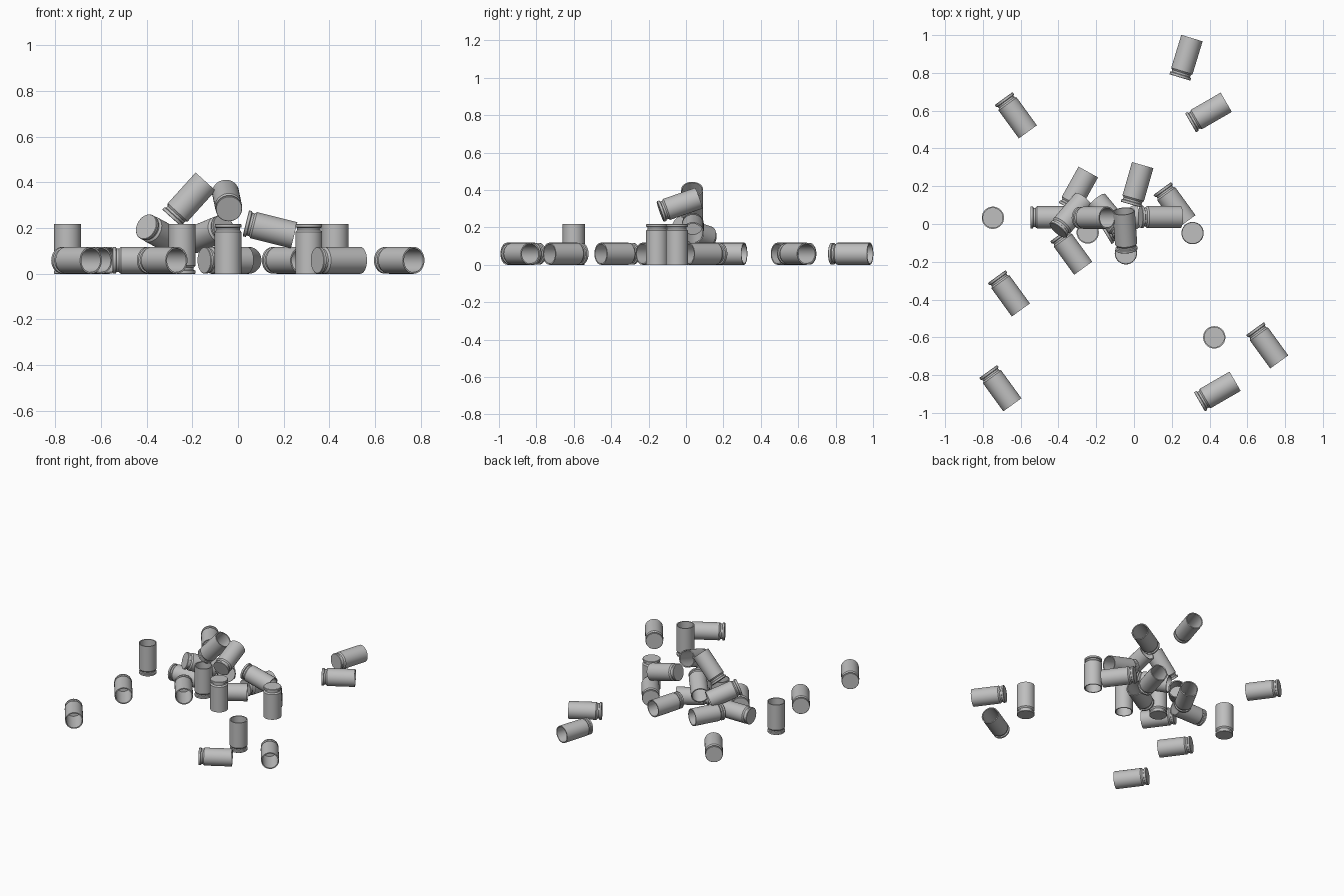
import bpy
from math import radians, cos, sin
from mathutils import Vector

cube = bpy.data.objects.get("Cube")
if cube:
    bpy.data.objects.remove(cube, do_unlink=True)

RADIUS, LENGTH, SIDES = 0.059, 0.218, 40

metal = bpy.data.materials.new("plain grey metal")
metal.use_nodes = True
grey = (0.52, 0.52, 0.52, 1)
metal.diffuse_color = grey
metal.node_tree.nodes["Principled BSDF"].inputs["Base Color"].default_value = grey

# Half section: closed base, rim, groove, wall, open mouth, inner floor
PROFILE = [(0, 0), (0.056, 0), (0.058, 0.002), (0.058, 0.014), (0.051, 0.017),
           (0.051, 0.027), (RADIUS, 0.036), (RADIUS, LENGTH),
           (0.052, LENGTH), (0.052, 0.04), (0, 0.04)]


def lathe_mesh(name, profile):
    """Revolve a half section that starts and ends on the axis."""
    verts, rings, faces = [], [], []
    for r, z in profile:
        n = SIDES if r else 1
        rings.append([len(verts) + i for i in range(n)])
        for i in range(n):
            a = radians(360 * i / SIDES)
            verts.append((r * cos(a), r * sin(a), z - LENGTH / 2))
    for low, high in zip(rings, rings[1:]):
        for i in range(SIDES):
            j = (i + 1) % SIDES
            if len(low) == 1:
                faces.append((low[0], high[j], high[i]))
            elif len(high) == 1:
                faces.append((low[i], low[j], high[0]))
            else:
                faces.append((low[i], low[j], high[j], high[i]))
    mesh = bpy.data.meshes.new(name)
    mesh.from_pydata(verts, [], faces)
    mesh.materials.append(metal)
    return mesh


casing_mesh = lathe_mesh("casing", PROFILE)


def casing(name, center, axis):
    """Place one casing; axis points from the base to the mouth."""
    obj = bpy.data.objects.new(name, casing_mesh)
    obj.location = center
    obj.rotation_mode = 'QUATERNION'
    obj.rotation_quaternion = Vector(axis).to_track_quat('Z', 'Y')
    bpy.context.collection.objects.link(obj)
    return obj


# Casings lying on the ground: x, y, heading of the mouth in degrees
lying = [(0.275, 0.88, 73), (0.394, 0.59, 30), (-0.626, 0.576, -54),
         (-0.663, -0.367, -54), (-0.708, -0.869, -54), (0.441, -0.887, 30),
         (0.705, -0.642, -54), (-0.295, 0.18, 61), (0.016, 0.207, 74),
         (-0.333, -0.146, -54), (-0.055, 0.0, 31), (-0.44, 0.035, 0),
         (0.214, 0.1, -54)]
objects = []
for x, y, heading in lying:
    a = radians(heading)
    objects.append(casing("lying_casing", (x, y, RADIUS), (cos(a), sin(a), 0)))

# Upright casings: x, y, 1 for mouth up or -1 for base up
for x, y, up in [(-0.747, 0.033, 1), (0.425, -0.6, 1), (-0.245, -0.045, 1),
                 (0.31, -0.048, -1), (-0.043, -0.155, -1)]:
    objects.append(casing("standing_casing", (x, y, LENGTH / 2), (0, 0, up)))

# Tilted casings heaped on top: center and axis
for center, axis in [((-0.13, 0.04, 0.175), (-0.6, 0.72, -0.25)),
                     ((-0.335, 0.045, 0.17), (0.13, 0.15, -0.07)),
                     ((-0.215, 0.033, 0.323), (0.67, 0, 0.74)),
                     ((-0.047, -0.035, 0.32), (-0.015, 0.2, 0.07)),
                     ((0.14, 0.037, 0.195), (0.97, 0, -0.24))]:
    objects.append(casing("heaped_casing", center, axis))

# Smooth round walls, sharp rims
for obj in bpy.context.selected_objects:
    obj.select_set(False)
objects[0].select_set(True)
bpy.context.view_layer.objects.active = objects[0]
bpy.ops.object.shade_smooth_by_angle(angle=radians(30))
